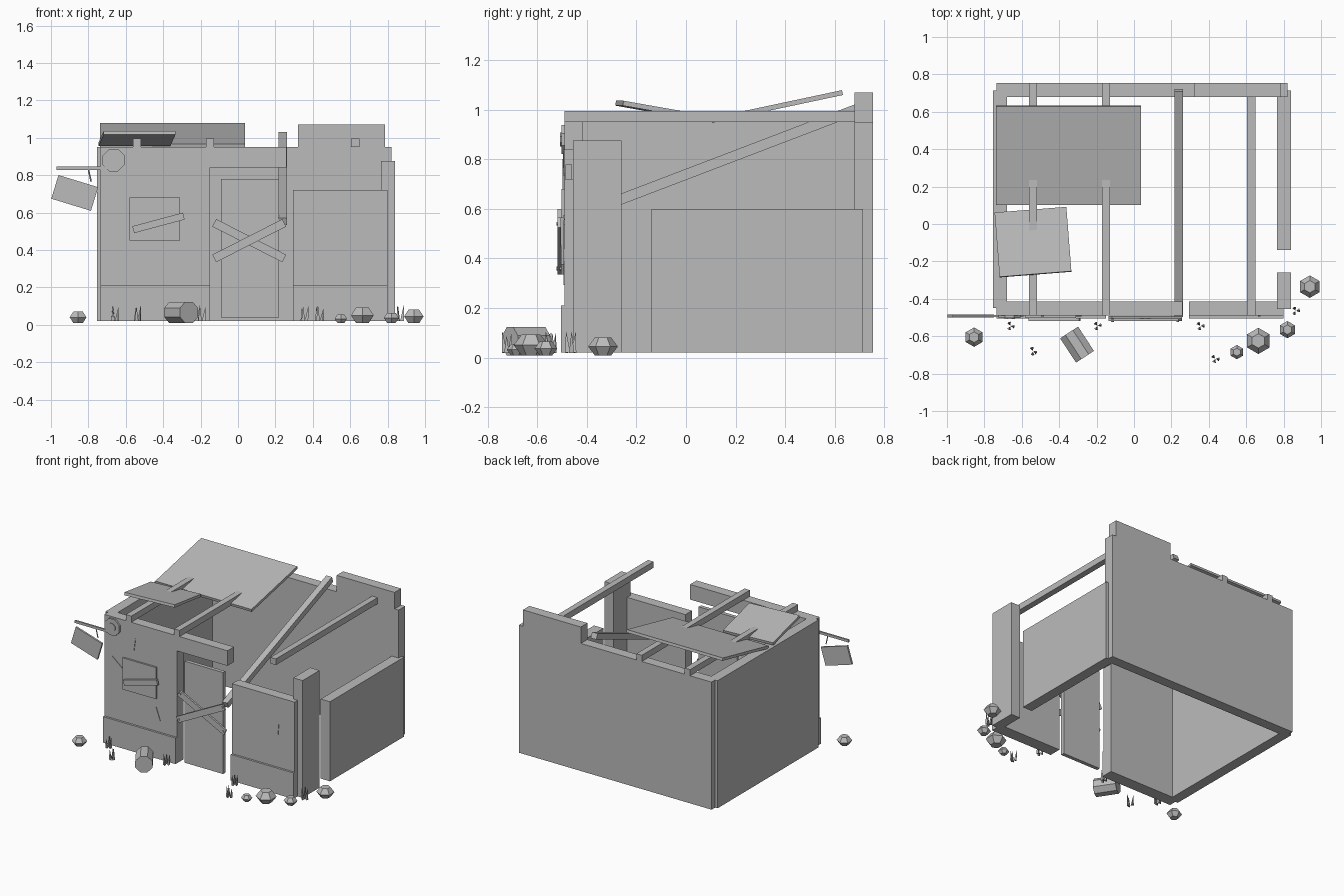
import bpy, bmesh, math, random
from mathutils import Matrix, Vector

if "Cube" in bpy.data.objects:
    bpy.data.objects.remove(bpy.data.objects["Cube"])

GREY = (0.5, 0.5, 0.5, 1)
stone = bpy.data.materials.new("plain_grey")
stone.use_nodes = True
stone.diffuse_color = GREY
stone.node_tree.nodes["Principled BSDF"].inputs["Base Color"].default_value = GREY


def finish(name, bm, matrix=Matrix()):
    mesh = bpy.data.meshes.new(name)
    bmesh.ops.recalc_face_normals(bm, faces=bm.faces)
    bm.to_mesh(mesh)
    bm.free()
    mesh.materials.append(stone)
    obj = bpy.data.objects.new(name, mesh)
    obj.matrix_world = matrix
    bpy.context.collection.objects.link(obj)
    return obj


def box(name, centre, size, tilt=(0, 0, 0)):
    """Box given by centre, size and tilt in degrees about x, y, z."""
    bm = bmesh.new()
    bmesh.ops.create_cube(bm, size=1)
    bmesh.ops.scale(bm, vec=size, verts=bm.verts)
    rot = Matrix.Rotation(math.radians(tilt[2]), 4, 'Z') \
        @ Matrix.Rotation(math.radians(tilt[1]), 4, 'Y') \
        @ Matrix.Rotation(math.radians(tilt[0]), 4, 'X')
    return finish(name, bm, Matrix.Translation(centre) @ rot)


def slab(name, xs, ys, zs):
    """Upright box given by its extents."""
    spans = (xs, ys, zs)
    return box(name, [(a + b) / 2 for a, b in spans], [b - a for a, b in spans])


def rod(name, start, end, r1, r2, sides, turn=0):
    """Straight prism or cone between two points."""
    start, end = Vector(start), Vector(end)
    axis = end - start
    bm = bmesh.new()
    bmesh.ops.create_cone(bm, cap_ends=True, segments=sides, radius1=r1,
                          radius2=r2, depth=axis.length)
    rot = axis.to_track_quat('Z', 'Y').to_matrix().to_4x4()
    spin = Matrix.Rotation(math.radians(turn), 4, 'Z')
    return finish(name, bm, Matrix.Translation((start + end) / 2) @ rot @ spin)


# Walls
BASE, TOP = 0.02, 0.95
FRONT = (-0.49, -0.415)
slab("left_wall", (-0.755, -0.68), (-0.45, 0.715), (BASE, TOP))
slab("back_wall", (-0.735, 0.82), (0.68, 0.755), (BASE, TOP))
slab("back_wall_raised_part", (0.32, 0.787), (0.68, 0.755), (TOP, 1.07))
slab("front_wall_left", (-0.735, -0.15), FRONT, (BASE, TOP))
slab("front_wall_right", (0.295, 0.80), FRONT, (BASE, 0.72))
slab("lintel", (-0.15, 0.258), FRONT, (0.84, TOP))
slab("right_wall_broken", (0.765, 0.84), (-0.14, 0.715), (BASE, 0.60))
slab("right_wall_pier", (0.765, 0.84), (-0.455, -0.26), (BASE, 0.875))
for side, xs in (("left", (-0.735, -0.15)), ("right", (0.295, 0.80))):
    slab("plinth_" + side, xs, (-0.505, -0.485), (BASE, 0.21))

# Door and window
slab("door", (-0.09, 0.22), (-0.487, -0.46), (0.04, 0.78))
slab("window", (-0.58, -0.31), (-0.503, -0.485), (0.45, 0.68))
box("window_board", (-0.425, -0.511, 0.545), (0.28, 0.016, 0.038), (0, -15, 0))

# Crossed boards with a nail at each end
for k, (sign, y) in enumerate(((1, -0.498), (-1, -0.511))):
    box(f"door_board_{k}", (0.06, y, 0.45), (0.42, 0.013, 0.045), (0, 27 * sign, 0))
    for end in (-1, 1):
        x, z = 0.06 + 0.175 * end, 0.45 - 0.09 * end * sign
        rod(f"nail_{k}_{end}", (x, y, z), (x, y - 0.012, z), 0.008, 0.008, 6)

# Thin cracks in the plaster
for k, (x, z, lean) in enumerate(((-0.49, 0.79, 8), (-0.63, 0.63, -50),
                                  (-0.30, 0.34, -20), (0.67, 0.49, 5))):
    box(f"crack_{k}", (x, -0.491, z), (0.003, 0.006, 0.1), (0, lean, 0))

# Roof beams
for k, (x, back) in enumerate(((-0.54, 0.755), (-0.15, 0.755), (0.627, 0.68))):
    slab(f"rafter_{k}", (x - 0.022, x + 0.022), (-0.49, back), (TOP, 0.995))
low, high = Vector((0.24, -0.49, 0.552)), Vector((0.24, 0.715, 1.012))
slope = math.degrees(math.atan2(high.z - low.z, high.y - low.y))
box("fallen_beam", (low + high) / 2, (0.045, (high - low).length, 0.042), (slope, 0, 0))

# Loose roof sheets
box("large_roof_sheet", (-0.35, 0.367, 1.013), (0.775, 0.54, 0.02), (12, 0, 0))
box("small_roof_sheet", (-0.54, -0.097, 0.996), (0.385, 0.35, 0.02), (-10, 0, 4.5))

# Hanging sign with its bracket
slab("sign_arm", (-0.97, -0.70), (-0.498, -0.486), (0.828, 0.846))
box("sign_panel", (-0.873, -0.492, 0.705), (0.222, 0.014, 0.132), (0, 17, 0))
rod("sign_chain", (-0.80, -0.492, 0.83), (-0.785, -0.492, 0.765), 0.004, 0.004, 6)
for name, radius, out in (("round_plaque", 0.064, 0.503), ("plaque_boss", 0.03, 0.508)):
    rod(name, (-0.665, -0.485, 0.88), (-0.665, -out, 0.88), radius, radius, 8, 22.5)

# Fallen barrel
rod("barrel", (-0.347, -0.58, 0.066), (-0.262, -0.71, 0.066), 0.062, 0.062, 8, 22.5)


# Faceted stones
def rock(name, x, y, radius):
    bm = bmesh.new()
    rings = []
    for scale, z in ((0.55, -0.6), (1, 0), (0.55, 0.6)):
        rings.append([bm.verts.new((radius * scale * math.sin(a * math.pi / 3),
                                    radius * scale * math.cos(a * math.pi / 3),
                                    radius * z)) for a in range(6)])
    for lower, upper in zip(rings, rings[1:]):
        for i in range(6):
            j = (i + 1) % 6
            bm.faces.new((lower[i], lower[j], upper[j], upper[i]))
    bm.faces.new(rings[0])
    bm.faces.new(rings[-1])
    finish(name, bm, Matrix.Translation((x, y, 0.01 + 0.58 * radius)))


for k, spot in enumerate(((-0.855, -0.605, 0.052), (0.94, -0.335, 0.06),
                          (0.665, -0.625, 0.07), (0.55, -0.685, 0.038),
                          (0.82, -0.565, 0.046))):
    rock(f"rock_{k}", *spot)

# Grass tufts of three blades each
random.seed(3)
for k, (x, y) in enumerate(((-0.66, -0.545), (-0.54, -0.68), (-0.195, -0.545),
                            (0.355, -0.545), (0.435, -0.72), (0.865, -0.465))):
    for b in range(3):
        a = b * math.tau / 3 + random.uniform(-0.4, 0.4)
        dx, dy = math.cos(a), math.sin(a)
        rod(f"grass_{k}_{b}", (x + 0.014 * dx, y + 0.014 * dy, BASE),
            (x + 0.022 * dx, y + 0.022 * dy, random.uniform(0.085, 0.105)),
            0.012, 0.001, 3)
